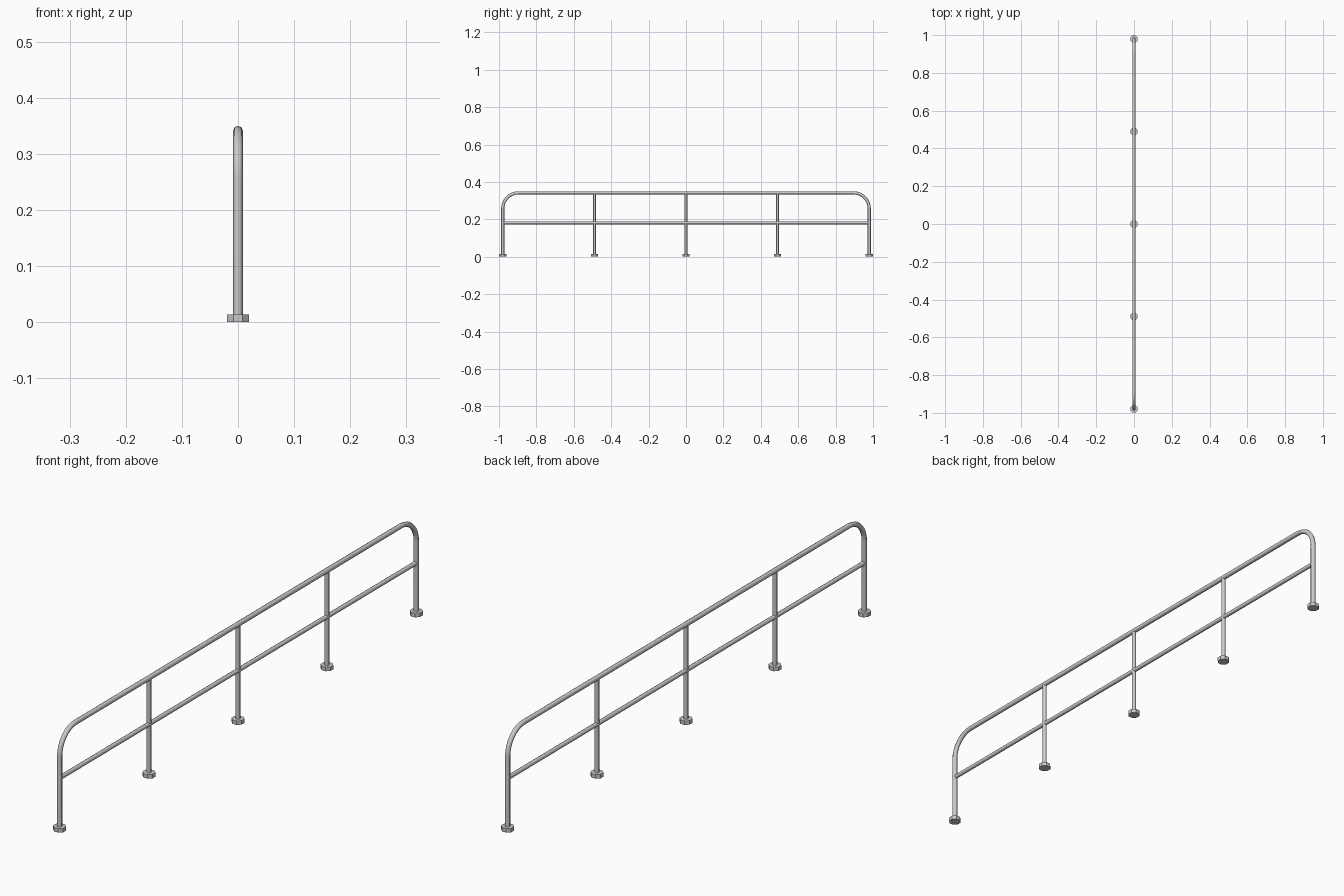
import bpy
from math import radians, sin, cos, pi

if "Cube" in bpy.data.objects:
    bpy.data.objects.remove(bpy.data.objects["Cube"])

END_Y, MID_Y = 0.98, 0.489   # post positions
TOP_Z, MID_Z = 0.3415, 0.181  # rail centre heights
BASE_H, BEND = 0.014, 0.085


def finish(obj, name):
    obj.name = name
    bpy.ops.object.select_all(action='DESELECT')
    obj.select_set(True)
    bpy.context.view_layer.objects.active = obj
    if obj.type == 'CURVE':
        bpy.ops.object.convert(target='MESH')
    bpy.ops.object.shade_smooth_by_angle(angle=radians(46))


def tube(name, points, radius):
    """Eight-sided capped tube along (y, z) points."""
    cu = bpy.data.curves.new(name, 'CURVE')
    cu.dimensions = '3D'
    cu.bevel_depth = radius
    cu.bevel_resolution = 2
    cu.use_fill_caps = True
    sp = cu.splines.new('POLY')
    sp.points.add(len(points) - 1)
    for p, (y, z) in zip(sp.points, points):
        p.co = (0, y, z, 1)
    obj = bpy.data.objects.new(name, cu)
    bpy.context.collection.objects.link(obj)
    finish(obj, name)


# Outer frame: two end posts bent into the handrail
arc = [(END_Y - BEND + BEND * cos(a), TOP_Z - BEND + BEND * sin(a))
       for a in (i * pi / 2 / 8 for i in range(9))]
right = [(END_Y, 0.004)] + arc
left = [(-y, z) for y, z in reversed(right)]
tube("handrail_frame", right + left, 0.0085)

# Lower rail between the end posts
tube("middle_rail", [(-END_Y, MID_Z), (END_Y, MID_Z)], 0.0075)

# Inner posts
for i, y in enumerate((-MID_Y, 0, MID_Y)):
    tube(f"inner_post_{i + 1}", [(y, 0.004), (y, TOP_Z)], 0.0075)

# Octagonal foot plates
for i, y in enumerate((-END_Y, -MID_Y, 0, MID_Y, END_Y)):
    bpy.ops.mesh.primitive_cylinder_add(
        vertices=8, radius=0.0208, depth=BASE_H,
        location=(0, y, BASE_H / 2), rotation=(0, 0, pi / 8))
    obj = bpy.context.object
    obj.name = f"foot_plate_{i + 1}"
    bpy.ops.object.shade_flat()
